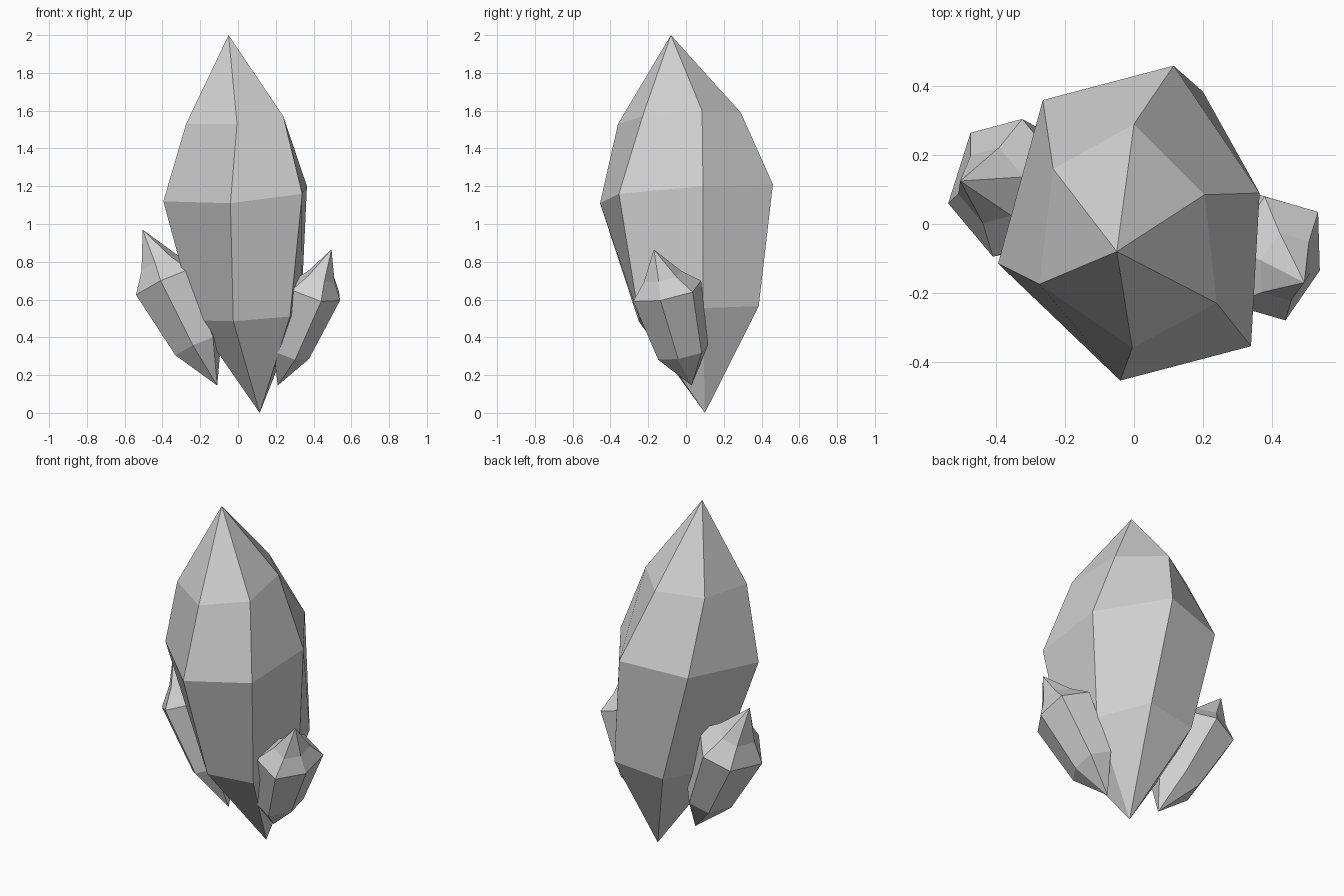
import bpy
import bmesh
from mathutils import Vector

cube = bpy.data.objects.get("Cube")
if cube:
    bpy.data.objects.remove(cube, do_unlink=True)

# One plain grey stone colour
stone = bpy.data.materials.new("grey_stone")
stone.use_nodes = True
colour = (0.64, 0.64, 0.64, 1)
stone.diffuse_color = colour
bsdf = stone.node_tree.nodes["Principled BSDF"]
bsdf.inputs["Base Color"].default_value = colour
bsdf.inputs["Roughness"].default_value = 0.8


def build_crystal(name, bottom, rings, top):
    """Skin six-sided rings between two pointed ends."""
    bm = bmesh.new()
    low, high = bm.verts.new(bottom), bm.verts.new(top)
    loops = [[bm.verts.new(p) for p in ring] for ring in rings]
    count = len(loops[0])
    for i in range(count):
        j = (i + 1) % count
        bm.faces.new((low, loops[0][j], loops[0][i]))
        for a, b in zip(loops, loops[1:]):
            bm.faces.new((a[i], a[j], b[j], b[i]))
        bm.faces.new((loops[-1][i], loops[-1][j], high))
    bmesh.ops.recalc_face_normals(bm, faces=bm.faces)
    mesh = bpy.data.meshes.new(name)
    bm.to_mesh(mesh)
    bm.free()
    mesh.materials.append(stone)
    obj = bpy.data.objects.new(name, mesh)
    bpy.context.collection.objects.link(obj)
    return obj


def build_shard(name, bottom, top, half, centre, lower, upper):
    """Small crystal: a point-symmetric girdle, shrunk towards both tips.
    lower and upper are (slide towards tip, scale)."""
    bottom, top, centre = Vector(bottom), Vector(top), Vector(centre)
    spokes = [Vector(p) - centre for p in half]
    spokes += [-s for s in spokes]

    def ring(tip, slide, scale):
        middle = centre.lerp(tip, slide)
        return [middle + s * scale for s in spokes]

    rings = [ring(bottom, *lower), ring(centre, 0, 1), ring(top, *upper)]
    return build_crystal(name, bottom, rings, top)


# Large central crystal
low_ring = [(-0.10, 0.36, 0.53), (0.20, 0.385, 0.565), (0.335, 0.09, 0.555),
            (0.275, -0.25, 0.51), (-0.025, -0.25, 0.485), (-0.225, 0.02, 0.49)]
girdle = [(-0.265, 0.36, 1.17), (0.115, 0.46, 1.21), (0.365, 0.09, 1.20),
          (0.34, -0.355, 1.16), (-0.04, -0.455, 1.11), (-0.395, -0.115, 1.12)]
shoulder = [(-0.235, 0.16, 1.56), (0.0, 0.29, 1.59), (0.205, 0.085, 1.60),
            (0.24, -0.23, 1.57), (-0.005, -0.36, 1.53), (-0.275, -0.175, 1.53)]
build_crystal("main_crystal", (0.115, 0.10, 0), [low_ring, girdle, shoulder],
              (-0.05, -0.08, 2))

# Two smaller crystals leaning outwards
build_shard("right_shard", (-0.11, 0.07, 0.145), (-0.505, 0.125, 0.97),
            [(-0.475, 0.265, 0.64), (-0.54, 0.06, 0.625), (-0.41, -0.095, 0.70)],
            (-0.3675, 0.105, 0.70), (0.616, 0.71), (0.35, 0.55))
build_shard("left_shard", (0.21, 0.03, 0.145), (0.495, -0.17, 0.865),
            [(0.54, -0.135, 0.595), (0.535, 0.035, 0.64), (0.38, 0.08, 0.70)],
            (0.41, -0.10, 0.645), (0.647, 0.73), (0.35, 0.55))
